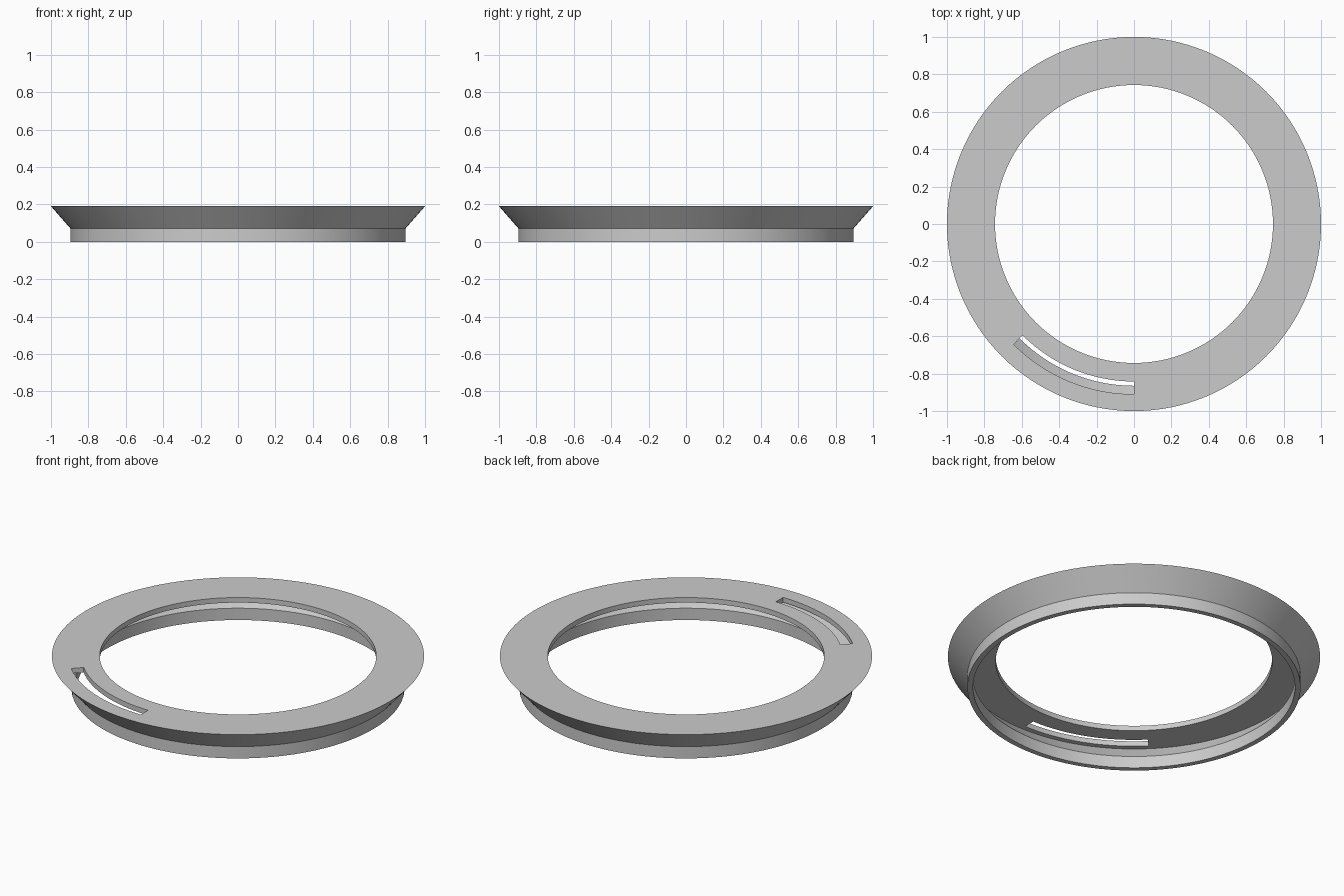
import bpy, bmesh, math

if "Cube" in bpy.data.objects:
    bpy.data.objects.remove(bpy.data.objects["Cube"])

SEG = 128                      # steps around the ring
SLOT = range(80, 96)           # steps from 225 to 270 degrees
TOP, UNDER = 0.19, 0.16        # faces of the flat top plate
R_IN, R_OUT = 0.842, 0.91      # radii of the curved slot

# Closed cross-section (radius, height) of the thin flared shell
profile = [
    (0.895, 0.0), (0.895, 0.07), (1.0, TOP),                  # outer wall and flare
    (R_OUT, TOP), (R_IN, TOP), (0.743, TOP),                  # top plate
    (0.743, UNDER), (R_IN, UNDER), (R_OUT, UNDER),            # plate underside
    (0.94, UNDER), (0.865, 0.07), (0.865, 0.0),               # inner flare and wall
]
N = len(profile)
TOP_SPAN, UNDER_SPAN = 3, 7    # profile spans opened by the slot

bm = bmesh.new()
rings = []
for s in range(SEG):
    a = 2 * math.pi * s / SEG
    rings.append([bm.verts.new((r * math.cos(a), r * math.sin(a), z)) for r, z in profile])

for s in range(SEG):
    a, b = rings[s], rings[(s + 1) % SEG]
    for i in range(N):
        if s in SLOT and i in (TOP_SPAN, UNDER_SPAN):
            continue
        j = (i + 1) % N
        bm.faces.new((a[i], b[i], b[j], a[j]))
    # Curved side walls of the slot
    if s in SLOT:
        for t, u in ((3, 8), (4, 7)):
            bm.faces.new((a[t], b[t], b[u], a[u]))

# End walls of the slot
for s in (SLOT.start, SLOT.stop):
    v = rings[s]
    bm.faces.new((v[3], v[4], v[7], v[8]))

bmesh.ops.recalc_face_normals(bm, faces=bm.faces)
mesh = bpy.data.meshes.new("flared_ring")
bm.to_mesh(mesh)
bm.free()

ring = bpy.data.objects.new("flared_ring", mesh)
bpy.context.collection.objects.link(ring)

grey = bpy.data.materials.new("light grey")
grey.diffuse_color = (0.6, 0.6, 0.6, 1)
grey.use_nodes = True
grey.node_tree.nodes["Principled BSDF"].inputs["Base Color"].default_value = grey.diffuse_color
mesh.materials.append(grey)

# Smooth round walls with crisp edges
bpy.context.view_layer.objects.active = ring
ring.select_set(True)
bpy.ops.object.shade_smooth_by_angle(angle=math.radians(30))
